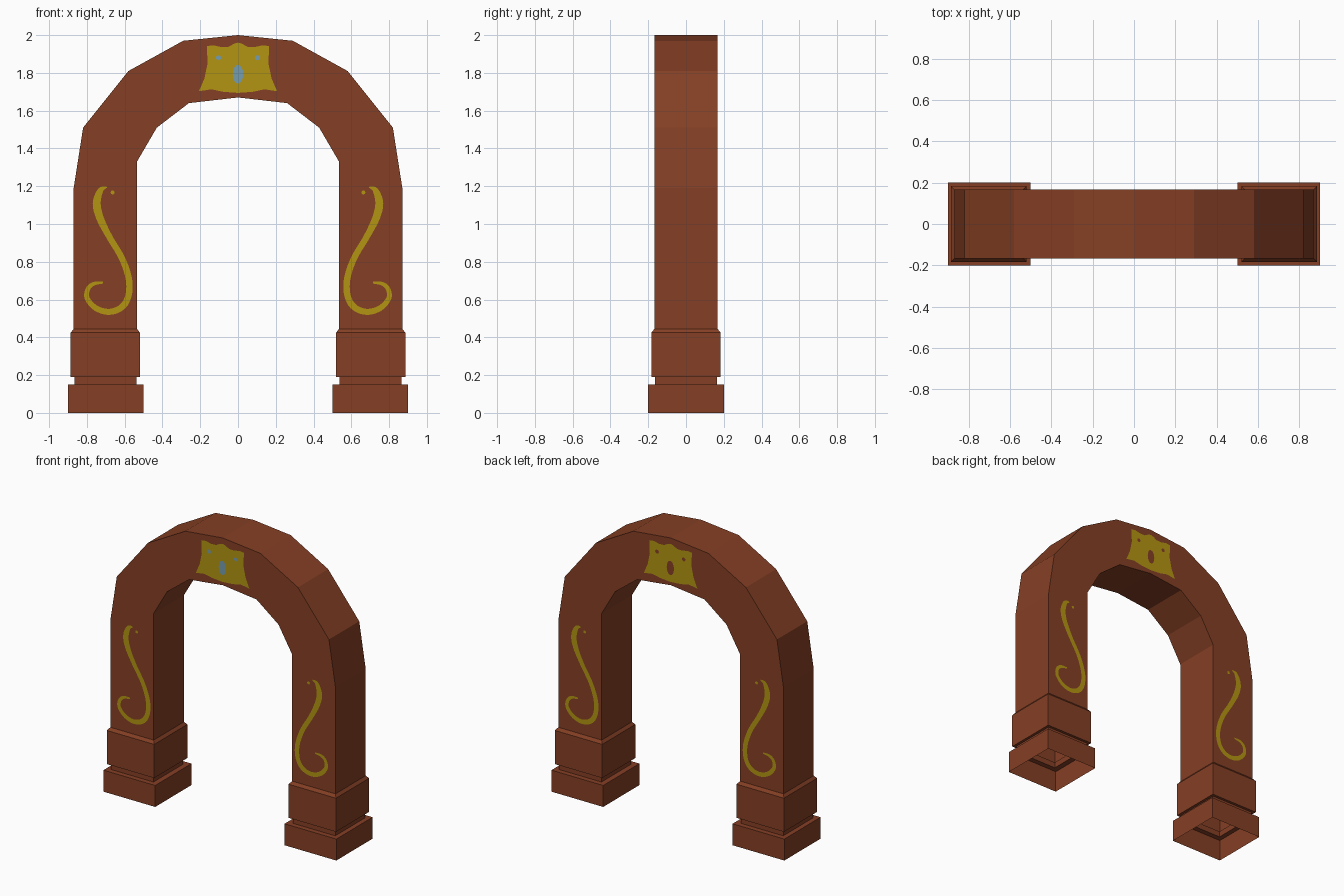
import bpy, bmesh, math
from mathutils import Vector

if "Cube" in bpy.data.objects:
    bpy.data.objects.remove(bpy.data.objects["Cube"])

D = 0.167          # half depth of the arch
LEG_Z = 0.445      # where the legs meet the pedestals


def material(name, rgb):
    m = bpy.data.materials.new(name)
    m.diffuse_color = (*rgb, 1)
    m.use_nodes = True
    m.node_tree.nodes["Principled BSDF"].inputs["Base Color"].default_value = m.diffuse_color
    return m


BROWN = material("red_brown", (0.235, 0.05, 0.018))
GOLD = material("gold", (0.45, 0.30, 0.006))
BLUE = material("pale_blue", (0.18, 0.34, 0.42))


def finish(bm, name, mat):
    me = bpy.data.meshes.new(name)
    bm.to_mesh(me)
    bm.free()
    me.materials.append(mat)
    ob = bpy.data.objects.new(name, me)
    bpy.context.collection.objects.link(ob)
    return ob


def plate(name, polys, mat, side, offset):
    """Flat inlay of x,z polygons lying just off the front (-1) or back (1)."""
    bm = bmesh.new()
    for poly in polys:
        f = bm.faces.new([bm.verts.new((x, side * (D + offset), z)) for x, z in poly])
        f.normal_update()
        if f.normal.y * side < 0:
            f.normal_flip()
    bmesh.ops.remove_doubles(bm, verts=bm.verts, dist=1e-5)
    return finish(bm, name, mat)


def oval(cx, cz, rx, rz, n=16):
    return [(cx + rx * math.cos(2 * math.pi * i / n),
             cz + rz * math.sin(2 * math.pi * i / n)) for i in range(n)]


def ribbon(pts, steps=5):
    """Quads along a smooth curve through (x, z, width) points."""
    p = [Vector(q) for q in pts]
    p = [2 * p[0] - p[1]] + p + [2 * p[-1] - p[-2]]
    c = []
    for i in range(1, len(p) - 2):
        a, b, d, e = p[i - 1:i + 3]
        for k in range(steps):
            t = k / steps
            c.append(0.5 * (2 * b + (d - a) * t + (2 * a - 5 * b + 4 * d - e) * t * t
                            + (3 * b - a - 3 * d + e) * t ** 3))
    c.append(p[-2])
    rails = []
    for i, q in enumerate(c):
        t = (c[min(i + 1, len(c) - 1)] - c[max(i - 1, 0)]).xy.normalized()
        n = Vector((-t.y, t.x)) * q.z / 2
        rails.append((tuple(q.xy + n), tuple(q.xy - n)))
    return [[a[0], b[0], b[1], a[1]] for a, b in zip(rails, rails[1:])]


def mirrored(poly):
    return [(-x, z) for x, z in poly]


# arch: extruded faceted profile, open under the legs
outer = [(0.87, LEG_Z), (0.87, 1.19), (0.82, 1.51), (0.58, 1.81), (0.29, 1.97), (0, 2.0)]
inner = [(0.535, LEG_Z), (0.535, 1.33), (0.43, 1.51), (0.26, 1.64), (0, 1.67)]
profile = mirrored(outer) + outer[-2::-1] + inner + mirrored(inner[-2::-1])
bm = bmesh.new()
front = [bm.verts.new((x, -D, z)) for x, z in profile]
back = [bm.verts.new((x, D, z)) for x, z in profile]
bm.faces.new(front)
bm.faces.new(back)
for i in range(len(profile)):
    j = (i + 1) % len(profile)
    if profile[i][1] == LEG_Z and profile[j][1] == LEG_Z:
        continue
    bm.faces.new((front[i], front[j], back[j], back[i]))
bmesh.ops.recalc_face_normals(bm, faces=bm.faces)
finish(bm, "arch", BROWN)

# pedestals: hollow stepped shells, rings of (half x, half y, z)
rings = [(0.2, 0.2, 0), (0.2, 0.2, 0.15), (0.164, 0.164, 0.15), (0.164, 0.164, 0.19),
         (0.183, 0.183, 0.19), (0.183, 0.183, 0.425), (0.1675, D, LEG_Z)]
for s, label in ((-1, "left"), (1, "right")):
    bm = bmesh.new()
    loops = []
    for hx, hy, z in rings:
        cx = s * (0.7 if hx == 0.2 else 0.7025)
        loops.append([bm.verts.new((cx + a * hx, b * hy, z))
                      for a, b in ((-1, -1), (1, -1), (1, 1), (-1, 1))])
    for lo, hi in zip(loops, loops[1:]):
        for i in range(4):
            j = (i + 1) % 4
            bm.faces.new((lo[i], lo[j], hi[j], hi[i]))
    finish(bm, label + "_pedestal", BROWN)

# inlay outlines
scroll = [(0.695, 1.195, 0.006), (0.728, 1.178, 0.03), (0.748, 1.11, 0.042),
          (0.73, 1.03, 0.04), (0.68, 0.93, 0.033), (0.615, 0.82, 0.033),
          (0.578, 0.71, 0.034), (0.58, 0.62, 0.034), (0.615, 0.56, 0.034),
          (0.68, 0.535, 0.032), (0.75, 0.553, 0.03), (0.798, 0.605, 0.027),
          (0.795, 0.655, 0.024), (0.765, 0.683, 0.02), (0.715, 0.69, 0.01)]
half_crest = [(0, 1.96), (0.02, 1.955), (0.05, 1.938), (0.09, 1.937), (0.13, 1.946),
              (0.165, 1.942), (0.161, 1.85), (0.178, 1.77), (0.207, 1.703),
              (0.14, 1.713), (0.08, 1.70), (0, 1.694)]
crest = half_crest + mirrored(half_crest[-2:0:-1])
jewels = [oval(0, 1.793, 0.028, 0.05), oval(0.103, 1.88, 0.014, 0.013),
          oval(-0.103, 1.88, 0.014, 0.013)]
leaf = ribbon(scroll) + [oval(0.664, 1.167, 0.011, 0.011, 8)]

# inlays on both faces; the jewels are blue only at the front
for side, label in ((-1, "front"), (1, "back")):
    plate(label + "_crest", [crest], GOLD, side, 0.003)
    plate(label + "_crest_jewels", jewels, BLUE if side < 0 else BROWN, side, 0.006)
    plate(label + "_right_scroll", leaf, GOLD, side, 0.003)
    plate(label + "_left_scroll", [mirrored(q) for q in leaf], GOLD, side, 0.003)
